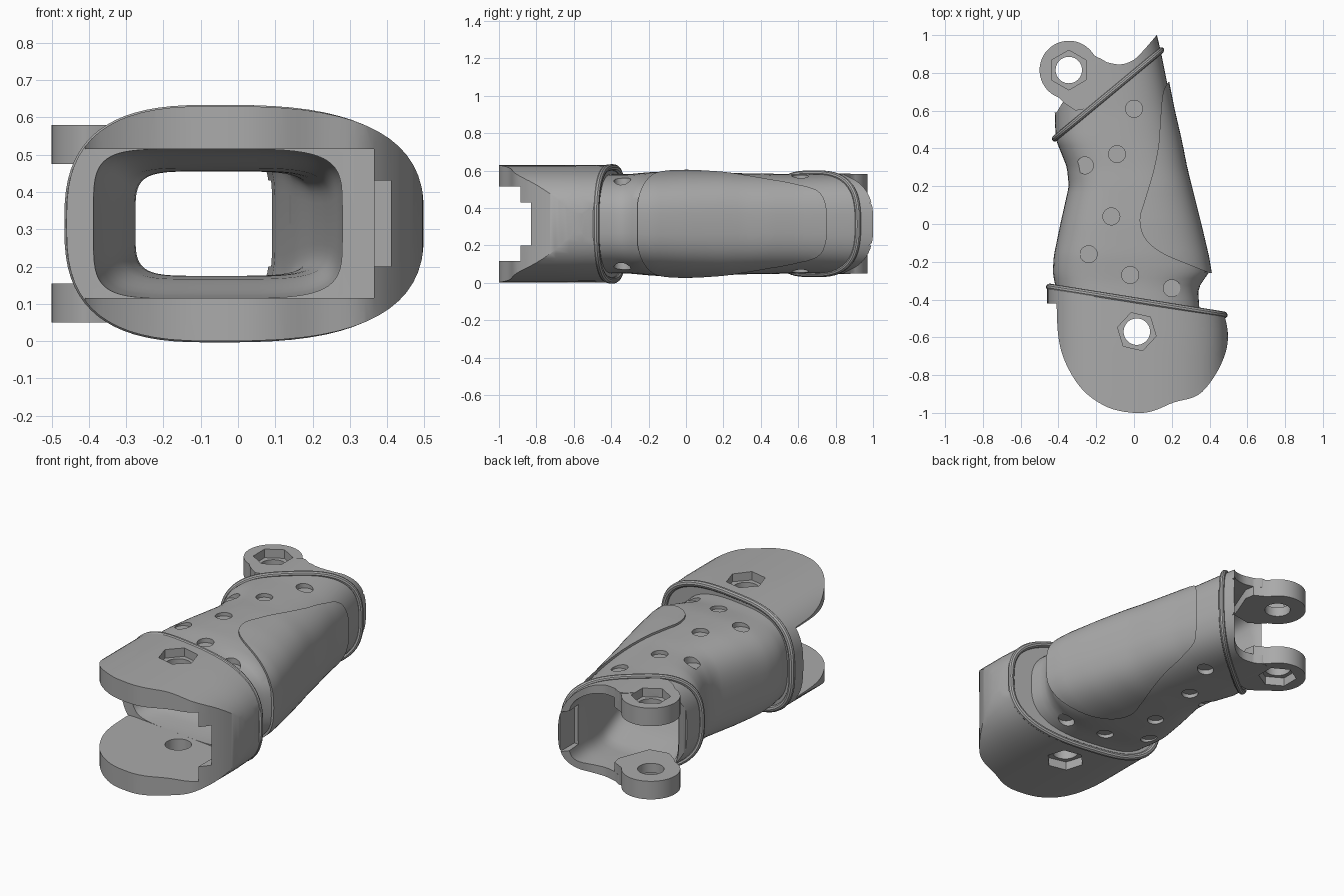
import bpy, bmesh, math

MID = 0.315   # height of the horizontal symmetry plane
N = 2.8       # roundness of the outer shell

if "Cube" in bpy.data.objects:
    bpy.data.objects.remove(bpy.data.objects["Cube"])

grey = bpy.data.materials.new("warm_grey")
grey.use_nodes = True
grey.diffuse_color = (0.4, 0.4, 0.4, 1)
grey.node_tree.nodes["Principled BSDF"].inputs["Base Color"].default_value = (0.4, 0.4, 0.4, 1)

# Cross-section tables: y, left x, right x, half height
BODY = [(-.5, -.40, .35, .265), (-.36, -.41, .34, .265), (-.31, -.42, .355, .265),
        (-.26, -.43, .40, .27), (-.17, -.425, .385, .278), (0, -.39, .345, .28),
        (.2, -.345, .295, .275), (.3, -.355, .27, .27), (.45, -.415, .24, .268),
        (.6, -.42, .205, .265), (.9, -.42, .145, .27), (1.05, -.42, .11, .26)]
SLEEVE = [(-1.05, -.46, .5, .315), (-.6, -.46, .5, .315), (-.2, -.46, .465, .312)]
CAVITY = [(-.56, -.39, .28, .2), (-.42, -.39, .28, .2), (-.3, -.36, .27, .19),
          (-.15, -.31, .25, .15), (0, -.275, .23, .14), (.2, -.275, .2, .14),
          (.4, -.33, .16, .17), (.6, -.37, .125, .215), (.75, -.5, .1, .215),
          (1.15, -.55, .07, .215)]


def section(table, y):
    """Centre x, left width, right width and half height at y."""
    for a, b in zip(table, table[1:]):
        if y <= b[0] or b is table[-1]:
            t = (y - a[0]) / (b[0] - a[0])
            xl, xr, h = (p + (q - p) * t for p, q in zip(a[1:], b[1:]))
            xc = xl + 0.42 * (xr - xl)
            return xc, xc - xl, xr - xc, h


def ring_point(sec, k, count, n, grow=0.0):
    xc, wl, wr, h = sec
    c, s = math.cos(k * math.tau / count), math.sin(k * math.tau / count)
    w = (wr if c > 0 else wl) + grow
    x = xc + w * math.copysign(abs(c) ** (2 / n), c)
    z = MID + (h + grow) * math.copysign(abs(s) ** (2 / n), s)
    return x, z


def finish(name, bm):
    bmesh.ops.recalc_face_normals(bm, faces=bm.faces)
    mesh = bpy.data.meshes.new(name)
    bm.to_mesh(mesh)
    bm.free()
    mesh.materials.append(grey)
    obj = bpy.data.objects.new(name, mesh)
    bpy.context.collection.objects.link(obj)
    return obj


def loft(name, table, n=N, grow=0.0, count=64, steps=44):
    bm = bmesh.new()
    y0, y1 = table[0][0], table[-1][0]
    rings = []
    for i in range(steps + 1):
        y = y0 + (y1 - y0) * i / steps
        pts = [ring_point(section(table, y), k, count, n, grow) for k in range(count)]
        rings.append([bm.verts.new((x, y, z)) for x, z in pts])
    for a, b in zip(rings, rings[1:]):
        for k in range(count):
            j = (k + 1) % count
            bm.faces.new((a[k], a[j], b[j], b[k]))
    bm.faces.new(rings[0])
    bm.faces.new(rings[-1])
    return finish(name, bm)


def prisms(name, shapes):
    """Vertical prisms, each given as (plan outline, bottom, top)."""
    bm = bmesh.new()
    for pts, z0, z1 in shapes:
        low = [bm.verts.new((x, y, z0)) for x, y in pts]
        high = [bm.verts.new((x, y, z1)) for x, y in pts]
        bm.faces.new(low[::-1])
        bm.faces.new(high)
        for k in range(len(pts)):
            j = (k + 1) % len(pts)
            bm.faces.new((low[k], low[j], high[j], high[k]))
    return finish(name, bm)


def disc(x, y, r, count=40, start=0.0, sweep=360.0, closed=True):
    steps = count if closed else count - 1
    angles = [math.radians(start + sweep * k / steps) for k in range(count)]
    return [(x + r * math.cos(a), y + r * math.sin(a)) for a in angles]


def box(x0, x1, y0, y1):
    return [(x0, y0), (x1, y0), (x1, y1), (x0, y1)]


def boolean(obj, cutter, operation="DIFFERENCE"):
    cutter.hide_render = True
    mod = obj.modifiers.new("cut", "BOOLEAN")
    mod.operation, mod.solver, mod.object = operation, "EXACT", cutter
    bpy.context.view_layer.objects.active = obj
    bpy.ops.object.modifier_apply(modifier=mod.name)


def spline(pts, sub=5):
    """Smooth open outline through the points."""
    p = [pts[0]] + pts + [pts[-1]]
    out = []
    for a, b, c, d in zip(p, p[1:], p[2:], p[3:]):
        for i in range(sub):
            t = i / sub
            out.append(tuple(0.5 * (2 * q + (r - o) * t + (2 * o - 5 * q + 4 * r - s) * t * t
                                    + (3 * q - o - 3 * r + s) * t ** 3)
                             for o, q, r, s in zip(a, b, c, d)))
    return out + [pts[-1]]


def ridge(name, table, at, slope, radius, grow, count=72):
    """Raised bead running round the shell in a slanted plane."""
    curve = bpy.data.curves.new(name, "CURVE")
    curve.dimensions = "3D"
    curve.bevel_depth, curve.bevel_resolution = radius, 3
    line = curve.splines.new("POLY")
    line.points.add(count - 1)
    line.use_cyclic_u = True
    for k, point in enumerate(line.points):
        y = at
        for _ in range(12):
            x, z = ring_point(section(table, y), k, count, N, grow)
            y = 0.5 * y + 0.5 * (at + slope * x)
        point.co = (x, y, z, 1)
    curve.materials.append(grey)
    obj = bpy.data.objects.new(name, curve)
    bpy.context.collection.objects.link(obj)
    bpy.ops.object.select_all(action="DESELECT")
    obj.select_set(True)
    bpy.context.view_layer.objects.active = obj
    bpy.ops.object.convert(target="MESH")
    return bpy.context.view_layer.objects.active


# Outer shells
body = loft("main_body", BODY)
sleeve = loft("front_sleeve", SLEEVE, steps=12)
flange_arc = spline([(-.41, -.42), (-.4, -.6), (-.36, -.74), (-.27, -.88), (-.14, -.97),
                     (0, -1), (.1, -.99), (.21, -.945), (.34, -.905), (.43, -.8),
                     (.485, -.68), (.497, -.58), (.48, -.485)])
plan = prisms("sleeve_plan", [([(-.5, -.325), (-.5, -.42)] + flange_arc, -.1, .8)])
boolean(sleeve, plan, "INTERSECT")

# Raised pad on the left side
pad = loft("side_pad", BODY[3:], grow=0.012)
pad_edge = spline([(.44, -.275), (.3, -.22), (.15, -.155), (.06, -.08), (.03, .02),
                   (.055, .12), (.1, .27), (.13, .42), (.14, .56), (.155, .7), (.19, .76)])
pad_plan = prisms("pad_plan", [([(.6, -.275)] + pad_edge + [(.6, .76)], -.1, .8)])
boolean(pad, pad_plan, "INTERSECT")

# Hollow interior and the open mouth between the front plates
cavity = loft("cavity", CAVITY, n=5)
mouth = prisms("mouth", [([(-.7, -1.2), (.365, -1.2), (.365, -.53), (.28, -.5),
                           (-.37, -.42), (-.7, -.42)], .115, .515)])
wall_notch = prisms("wall_notch", [(box(.3, .41, -1.2, -.6), .2, .43)])
rear_notch = prisms("rear_notch", [(box(0, .115, .86, 1.2), .2, .43)])
for part in (body, sleeve, pad):
    boolean(part, cavity)
for part in (body, sleeve):
    boolean(part, mouth)
boolean(sleeve, wall_notch)
boolean(body, rear_notch)

# Curved rear edge
rear_edge = spline([(-.41, .59), (-.36, .67), (-.22, .87), (-.14, .855), (-.07, .845),
                    (0, .87), (.06, .93), (.12, 1.0)])
rear = prisms("rear_trim", [([(-.7, .59)] + rear_edge + [(.4, 1.0), (.4, 1.3), (-.7, 1.3)], -.1, .8)])
boolean(body, rear)

# Shallow round dimples above and below
dimples = []
for x, y in [(0, .61), (-.09, .37), (-.26, .31), (-.12, .04), (-.24, -.16), (-.02, -.27), (.2, -.34)]:
    xc, wl, wr, h = section(BODY, y)
    u = abs(x - xc) / (wr if x > xc else wl)
    floor = h * (1 - u ** N) ** (1 / N) - 0.022
    dimples += [(disc(x, y, .045, 24), MID + floor, .8), (disc(x, y, .045, 24), -.1, MID - floor)]
dimple_cutter = prisms("dimple_cutter", dimples)
boolean(body, dimple_cutter)

# Rear hinge lugs
LX, LY = -.345, .815
lug_plan = disc(LX, LY, .155, 40, 30, 220, False) + [(-.37, .64), (-.31, .6), (-.2, .62), (-.13, .8), (-.14, .855)]
lugs = [prisms("lower_lug", [(lug_plan, .05, .155)]), prisms("upper_lug", [(lug_plan, .475, .58)])]

# Pivot holes with hexagonal nut pockets
cutters = [cavity, mouth, wall_notch, rear_notch, rear, plan, pad_plan, dimple_cutter]
for parts, x, y, turn, inset in (([sleeve], .015, -.57, 47, .05), (lugs + [body], LX, LY, 30, .1)):
    hexagon = disc(x, y, .105, 6, turn)
    hole = prisms("pivot_hole", [(disc(x, y, .07), -.1, .8)])
    pocket = prisms("nut_pocket", [(hexagon, -.1, inset), (hexagon, 2 * MID - inset, .8)])
    for part in parts:
        boolean(part, hole)
        boolean(part, pocket)
    cutters += [hole, pocket]
for cutter in cutters:
    bpy.data.objects.remove(cutter)

# Raised beads
beads = [ridge("front_bead", SLEEVE, -.405, -.16, .018, -.012),
         ridge("rear_bead", BODY, .8, .83, .016, .004)]

bpy.ops.object.select_all(action="DESELECT")
for part in [body, sleeve, pad] + lugs + beads:
    part.select_set(True)
bpy.context.view_layer.objects.active = body
bpy.ops.object.shade_smooth_by_angle(angle=math.radians(35))
